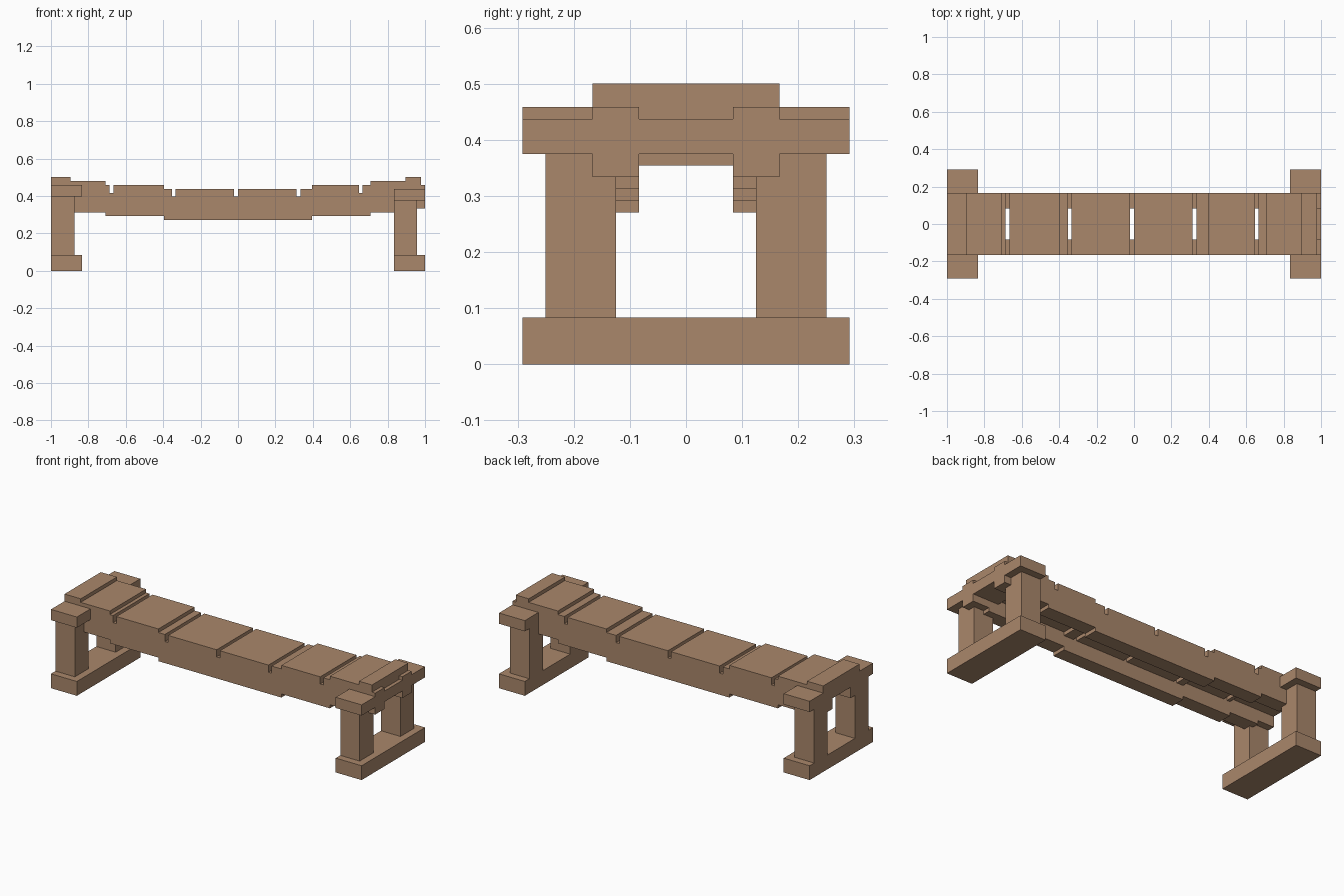
import bpy
import bmesh

cube = bpy.data.objects.get("Cube")
if cube:
    bpy.data.objects.remove(cube, do_unlink=True)

U = 1 / 48                      # building grid
STEPS = [19 * U, 34 * U, 43 * U]  # distances from the middle where the deck rises

wood = bpy.data.materials.new("brown_wood")
wood.use_nodes = True
colour = (0.40, 0.242, 0.147, 1)
wood.diffuse_color = colour
wood.node_tree.nodes["Principled BSDF"].inputs["Base Color"].default_value = colour


def prism(name, profile, y0, y1):
    """Extrude an x-z outline from y0 to y1."""
    bm = bmesh.new()
    face = bm.faces.new([bm.verts.new((x, y0, z)) for x, z in profile])
    grown = bmesh.ops.extrude_face_region(bm, geom=[face])["geom"]
    verts = [g for g in grown if isinstance(g, bmesh.types.BMVert)]
    bmesh.ops.translate(bm, verts=verts, vec=(0, y1 - y0, 0))
    bmesh.ops.recalc_face_normals(bm, faces=bm.faces)
    mesh = bpy.data.meshes.new(name)
    bm.to_mesh(mesh)
    bm.free()
    mesh.materials.append(wood)
    obj = bpy.data.objects.new(name, mesh)
    bpy.context.collection.objects.link(obj)
    return obj


def block(name, x0, x1, y0, y1, z0, z1):
    return prism(name, [(x0, z0), (x1, z0), (x1, z1), (x0, z1)], y0, y1)


def stepped(name, x0, x1, y0, y1, z0, height):
    """Beam that rises one grid unit at each step away from the middle."""
    breaks = sorted([-s for s in STEPS] + STEPS)
    xs = [x0] + [b for b in breaks if x0 < b < x1] + [x1]
    low = []
    for a, b in zip(xs, xs[1:]):
        rise = U * sum(abs(a + b) / 2 > s for s in STEPS)
        low += [(a, z0 + rise), (b, z0 + rise)]
    high = [(x, z + height) for x, z in reversed(low)]
    return prism(name, low + high, y0, y1)


# Side rails
for side, y in (("front", -8 * U), ("back", 4 * U)):
    stepped(side + "_rail", -1, 1, y, y + 4 * U, 13 * U, 6 * U)

# Deck planks with narrow gaps
for i in range(6):
    x = -1 + i * 16 * U
    stepped(f"deck_plank_{i + 1}", x, x + 15 * U, -8 * U, 8 * U, 17 * U, 4 * U)

# End supports: foot, two posts and a crossbeam
for side, x, post_x, beam_z in (("right", -1, -1, 19 * U), ("left", 40 * U, 40 * U, 18 * U)):
    block(side + "_foot", x, x + 8 * U, -14 * U, 14 * U, 0, 4 * U)
    for end, y in (("front", -12 * U), ("back", 6 * U)):
        block(f"{side}_{end}_post", post_x, post_x + 6 * U, y, y + 6 * U, 4 * U, beam_z)
    block(side + "_crossbeam", x, x + 8 * U, -14 * U, 14 * U, beam_z, beam_z + 3 * U)
